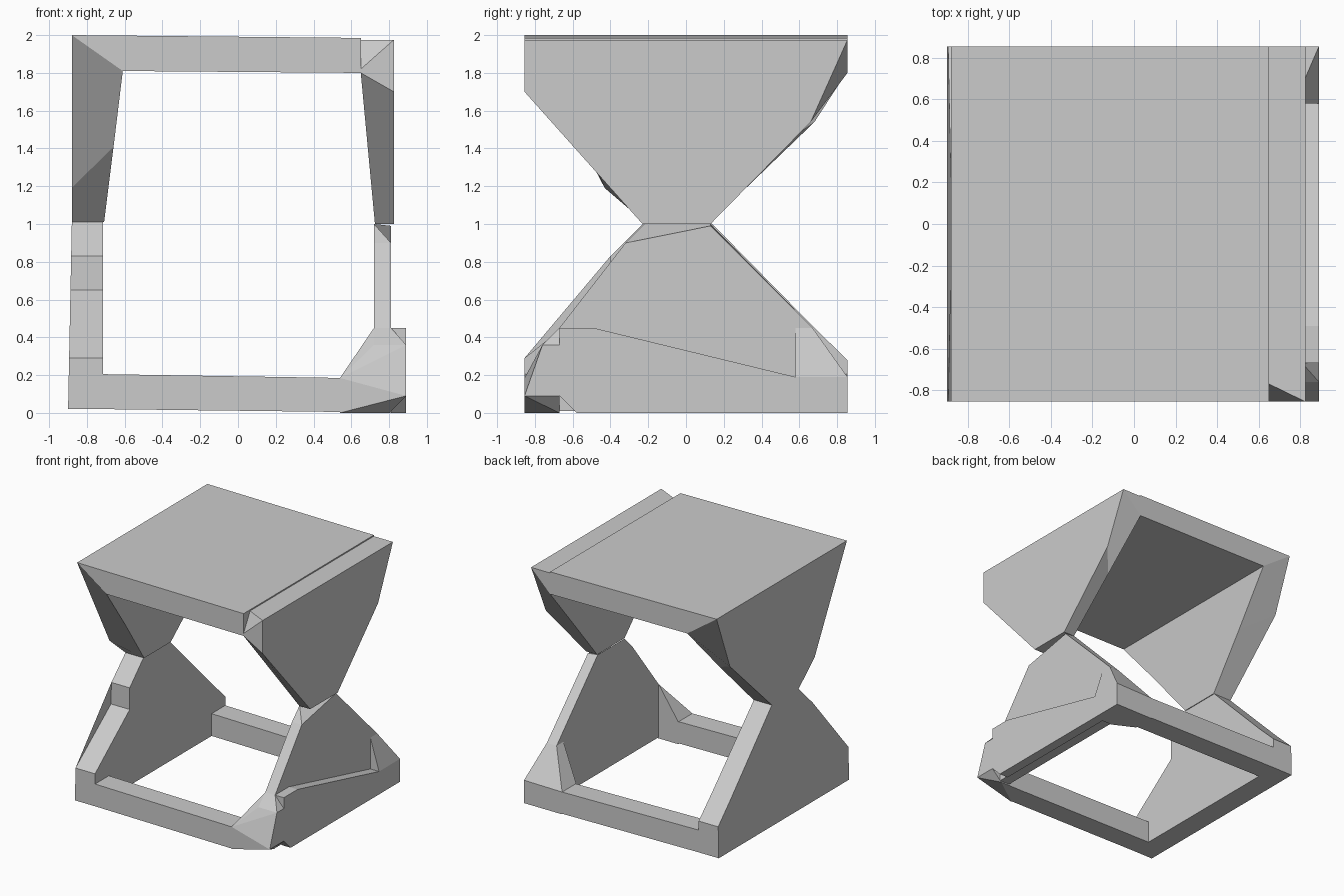
import bpy, bmesh

if "Cube" in bpy.data.objects:
    bpy.data.objects.remove(bpy.data.objects["Cube"])


def finish(name, bm):
    bmesh.ops.remove_doubles(bm, verts=bm.verts, dist=0.0005)
    bmesh.ops.recalc_face_normals(bm, faces=bm.faces)
    me = bpy.data.meshes.new(name)
    bm.to_mesh(me)
    bm.free()
    ob = bpy.data.objects.new(name, me)
    bpy.context.collection.objects.link(ob)
    return ob


def loft(name, a, b):
    """Solid between two closed loops with the same number of points."""
    bm = bmesh.new()
    va = [bm.verts.new(p) for p in a]
    vb = [bm.verts.new(p) for p in b]
    n = len(va)
    caps = [bm.faces.new(va), bm.faces.new(vb)]
    for i in range(n):
        j = (i + 1) % n
        bm.faces.new((va[i], va[j], vb[j], vb[i]))
    bmesh.ops.triangulate(bm, faces=caps)
    return finish(name, bm)


def hull(name, pts):
    bm = bmesh.new()
    for p in pts:
        bm.verts.new(p)
    r = bmesh.ops.convex_hull(bm, input=bm.verts)
    junk = [v for v in r["geom_interior"] if isinstance(v, bmesh.types.BMVert)]
    bmesh.ops.delete(bm, geom=junk, context='VERTS')
    return finish(name, bm)


def side(x, profile):
    return [(x, y, z) for y, z in profile]


def slanted(profile, x_low, x_high):
    """Inner loop of a top panel, leaning inwards from z=1 to z=1.8."""
    return [(x_low + (x_high - x_low) * min(1, (z - 1) / 0.8), y, z) for y, z in profile]


def prism_y(name, profile, y0, y1):
    return loft(name, [(x, y0, z) for x, z in profile], [(x, y1, z) for x, z in profile])


# Seat slab with a mitred left edge
prism_y("seat_slab", [(-.88, 2), (-.61, 1.81), (.65, 1.8), (.65, 1.985)], -.855, .855)

# Upper flared panels
loft("upper_left_panel",
     side(-.88, [(-.855, 2), (-.43, 1.19), (-.22, 1.01), (.13, 1.01), (.68, 1.54), (.855, 2)]),
     slanted([(-.855, 1.81), (-.53, 1.41), (-.22, 1.01), (.13, 1.01), (.5, 1.41), (.855, 1.81)],
             -.71, -.61))
loft("upper_right_panel",
     side(.825, [(-.855, 1.975), (-.855, 1.7), (-.23, 1), (.13, 1), (.66, 1.54),
                 (.855, 1.975), (.855, 1.975), (-.855, 1.975)]),
     slanted([(-.855, 1.82), (-.855, 1.8), (-.23, 1), (.13, 1), (.5, 1.41),
              (.855, 1.8), (.855, 1.975), (-.77, 1.975)], .725, .65))

# Lower panels, the left one with a stepped front edge
left = [(-.855, .02), (-.855, .29), (-.4, .65), (-.4, .83), (-.22, 1.01),
        (.13, 1.01), (.68, .45), (.855, .28), (.855, .02)]
loft("lower_left_panel",
     [(-.9 + .02 * z, y, z) for y, z in left], side(-.715, left))
loft("lower_right_panel",
     side(.81, [(-.67, .01), (-.67, .45), (-.32, .9), (-.32, .9), (.13, .99), (.67, .45), (.67, .01)]),
     side(.72, [(-.67, .01), (-.67, .45), (-.32, .9), (-.22, 1), (.13, 1), (.67, .45), (.67, .01)]))

# Base rails, front and back
rail = [(-.715, .02), (.54, .005), (.54, .185), (-.715, .205)]
for name, s in (("front_rail", -1), ("back_rail", 1)):
    prism_y(name, rail, .675 * s, .855 * s)

# Thick skirt on the outside of the right panel
skirt = [(-.67, .09), (-.67, .45), (-.49, .45), (.58, .19), (.58, 0), (-.58, 0)]
loft("right_skirt", side(.81, skirt), side(.89, skirt))

# Corner gussets on the right
hull("front_right_gusset", [
    (.54, -.855, .185), (.54, -.67, .185), (.54, -.855, 0), (.54, -.67, 0),
    (.72, -.67, .45), (.81, -.67, .45), (.72, -.76, .36), (.89, -.76, .36), (.89, -.67, .36),
    (.89, -.855, .09), (.89, -.67, .09), (.8, -.67, 0)])
hull("back_right_gusset", [
    (.54, .855, .185), (.54, .67, .185), (.54, .855, 0), (.54, .67, 0),
    (.72, .67, .45), (.81, .67, .45), (.81, .58, .45), (.72, .58, .45),
    (.89, .58, .19), (.89, .855, .19), (.89, .58, 0), (.89, .855, 0), (.72, .58, 0)])
